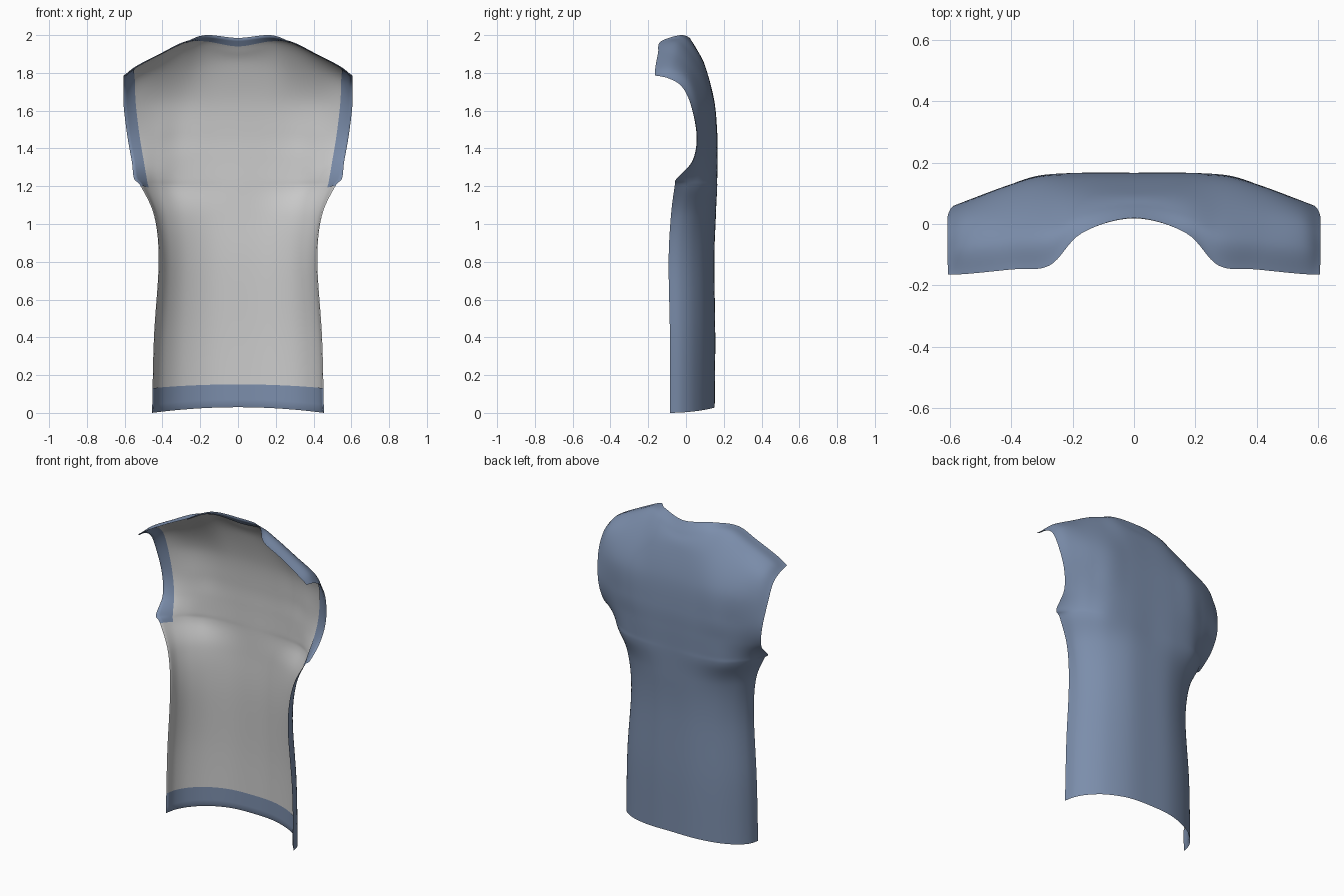
import bpy
from mathutils import Vector

if "Cube" in bpy.data.objects:
    bpy.data.objects.remove(bpy.data.objects["Cube"])

# Half cross-sections run from the centre back (column 0) to the side edge (column 5).
FX = (0, .35, .65, .85, .96, 1)
FY = (0, .03, .2, .45, .72, 1)
# waist and hem: z, half width, y at centre, y at side seam
WAIST = [(0, .455, .152, -.085), (.4, .445, .155, -.085),
         (.8, .42, .15, -.092), (1.04, .443, .158, -.08)]
# underarm and shoulder blade
CHEST = [
    [(0, .163, 1.18), (.17, .163, 1.18), (.32, .14, 1.18), (.41, .09, 1.185), (.475, .02, 1.19), (.515, -.06, 1.2)],
    [(0, .164, 1.24), (.17, .164, 1.24), (.32, .145, 1.24), (.42, .095, 1.24), (.485, .035, 1.24), (.55, -.05, 1.24)],
    [(0, .166, 1.35), (.17, .166, 1.35), (.31, .152, 1.35), (.42, .113, 1.345), (.5, .072, 1.34), (.562, .035, 1.33)],
    [(0, .165, 1.48), (.17, .165, 1.48), (.31, .157, 1.48), (.42, .122, 1.47), (.52, .085, 1.47), (.585, .06, 1.46)],
]
# shoulder, ending in neckline plus shoulder seam
YOKE = [
    [(0, .148, 1.66), (.16, .148, 1.66), (.3, .142, 1.66), (.42, .113, 1.65), (.54, .065, 1.64), (.605, .03, 1.62)],
    [(0, .1, 1.84), (.16, .095, 1.84), (.29, .07, 1.83), (.42, .045, 1.8), (.545, .015, 1.765), (.607, -.02, 1.725)],
    [(0, .06, 1.92), (.17, .03, 1.95), (.28, -.03, 1.955), (.42, -.05, 1.89), (.55, -.07, 1.825), (.607, -.09, 1.77)],
    [(0, .02, 1.985), (.17, -.03, 2.0), (.275, -.135, 1.965), (.4, -.148, 1.905), (.54, -.162, 1.83), (.605, -.165, 1.787)],
]

rows = []
for i, (z, w, yc, ye) in enumerate(WAIST):
    rows.append([Vector((w * fx, yc + (ye - yc) * fy, z + (.03 * (1 - fx * fx) if i == 0 else 0)))
                 for fx, fy in zip(FX, FY)])
rows += [[Vector(p) for p in r] for r in CHEST + YOKE]
# mirror to full width
rows = [[Vector((-p.x, p.y, p.z)) for p in r[:0:-1]] + r for r in rows]
U, V = len(rows[0]) - 1, len(rows) - 1


def spline(pts, t):
    """Catmull-Rom curve through pts, t in 0..len-1."""
    n = len(pts) - 1
    i = max(0, min(int(t), n - 1))
    f = t - i
    b, c = pts[i], pts[i + 1]
    a = pts[i - 1] if i > 0 else b * 2 - c
    d = pts[i + 2] if i + 2 <= n else c * 2 - b
    return .5 * (2 * b + (c - a) * f + (2 * a - 5 * b + 4 * c - d) * f ** 2
                 + (3 * b - a - 3 * c + d) * f ** 3)


def surface(u, v):
    return spline([spline(r, u) for r in rows], v)


def patch(name, u0, u1, v0, v1, nu, nv, inset=0, outward=False, mat=None):
    """Piece of the garment surface, set inwards except along the open edges."""
    verts, faces = [], []
    e = .02
    for j in range(nv + 1):
        for i in range(nu + 1):
            u, v = u0 + (u1 - u0) * i / nu, v0 + (v1 - v0) * j / nv
            p = surface(u, v)
            if inset and 1e-6 < u < U - 1e-6 and 1e-6 < v < V - 1e-6:
                du = surface(u + e, v) - surface(u - e, v)
                dv = surface(u, v + e) - surface(u, v - e)
                p = p + du.cross(dv).normalized() * inset
            verts.append(p)
    for j in range(nv):
        for i in range(nu):
            a = j * (nu + 1) + i
            f = (a, a + 1, a + nu + 2, a + nu + 1)
            faces.append(f[::-1] if outward else f)
    me = bpy.data.meshes.new(name)
    me.from_pydata(verts, [], faces)
    me.polygons.foreach_set("use_smooth", [True] * len(faces))
    if mat:
        me.materials.append(mat)
    ob = bpy.data.objects.new(name, me)
    bpy.context.collection.objects.link(ob)
    return ob


blue = bpy.data.materials.new("blue_cloth")
blue.diffuse_color = (.2, .27, .41, 1)
blue.use_nodes = True
blue.node_tree.nodes["Principled BSDF"].inputs["Base Color"].default_value = blue.diffuse_color

# outer cloth and grey inside
patch("back_panel", 0, U, 0, V, 80, 88, outward=True, mat=blue)
patch("inside_lining", 0, U, 0, V, 80, 88, inset=.003)
# turned-in facings
patch("hem_facing", 0, U, 0, .33, 80, 6, inset=.007, mat=blue)
patch("neck_facing", 3, 7, V - .65, V, 32, 6, inset=.007, mat=blue)
patch("left_armhole_facing", 0, .95, 4, V, 8, 56, inset=.007, mat=blue)
patch("right_armhole_facing", U - .95, U, 4, V, 8, 56, inset=.007, mat=blue)
